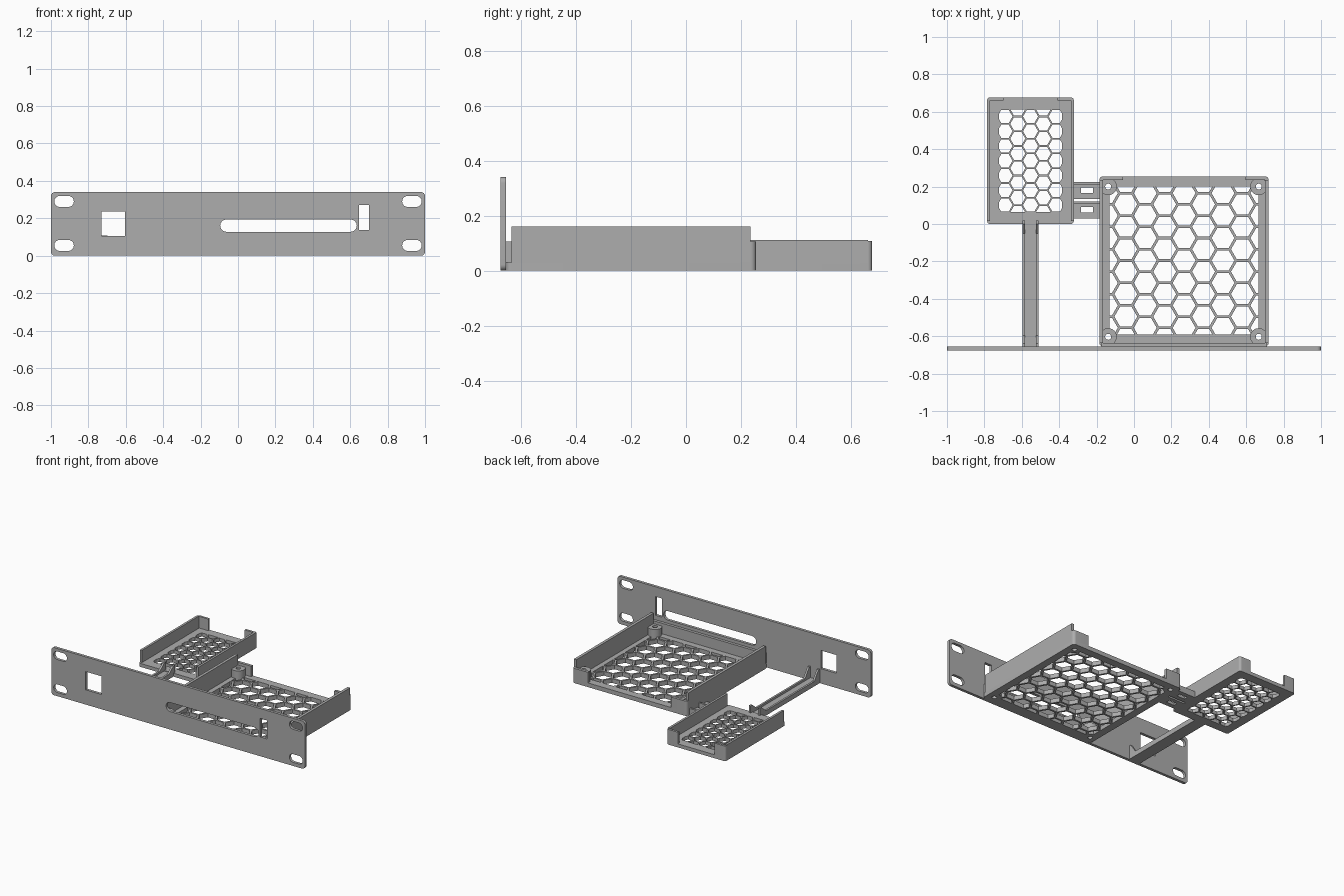
import bpy, bmesh, math
from mathutils import Vector

cube = bpy.data.objects.get("Cube")
if cube:
    bpy.data.objects.remove(cube, do_unlink=True)

grey = bpy.data.materials.new("grey_plastic")
grey.use_nodes = True
grey.diffuse_color = (0.42, 0.42, 0.42, 1)
grey.node_tree.nodes["Principled BSDF"].inputs["Base Color"].default_value = grey.diffuse_color

# Axis remaps: a 2D profile plus a depth value becomes a 3D point
AXES = {"Z": lambda u, v, d: (u, v, d),
        "Y": lambda u, v, d: (u, d, v),
        "X": lambda u, v, d: (d, u, v)}


def make(name, bm):
    bmesh.ops.recalc_face_normals(bm, faces=bm.faces)
    mesh = bpy.data.meshes.new(name)
    bm.to_mesh(mesh)
    bm.free()
    mesh.materials.append(grey)
    ob = bpy.data.objects.new(name, mesh)
    bpy.context.collection.objects.link(ob)
    return ob


def prisms(name, outlines, lo, hi, axis="Z"):
    """Extrude several 2D outlines between two depths."""
    bm = bmesh.new()
    for pts in outlines:
        a = [bm.verts.new(AXES[axis](u, v, lo)) for u, v in pts]
        b = [bm.verts.new(AXES[axis](u, v, hi)) for u, v in pts]
        bm.faces.new(a)
        bm.faces.new(b[::-1])
        for i in range(len(a)):
            j = (i + 1) % len(a)
            bm.faces.new((a[i], a[j], b[j], b[i]))
    return make(name, bm)


def arc(cx, cy, r, start, end, n):
    return [(cx + r * math.cos(math.radians(start + (end - start) * i / n)),
             cy + r * math.sin(math.radians(start + (end - start) * i / n))) for i in range(n + 1)]


def circle(cx, cy, r, n=32):
    return arc(cx, cy, r, 0, 360, n)[:-1]


def rect(x0, x1, y0, y1, r=0):
    if not r:
        return [(x0, y0), (x1, y0), (x1, y1), (x0, y1)]
    pts = []
    for cx, cy, s in ((x1 - r, y1 - r, 0), (x0 + r, y1 - r, 90), (x0 + r, y0 + r, 180), (x1 - r, y0 + r, 270)):
        pts += arc(cx, cy, r, s, s + 90, 8)
    return pts


def box(name, x0, x1, y0, y1, z0, z1):
    return prisms(name, [rect(x0, x1, y0, y1)], z0, z1)


def cut(ob, cutter):
    mod = ob.modifiers.new("cut", "BOOLEAN")
    mod.operation = "DIFFERENCE"
    mod.solver = "EXACT"
    mod.object = cutter
    bpy.context.view_layer.update()
    result = bpy.data.meshes.new_from_object(ob.evaluated_get(bpy.context.evaluated_depsgraph_get()))
    ob.modifiers.clear()
    ob.data = result
    bpy.data.objects.remove(cutter, do_unlink=True)


def honeycomb(cx, cy, hx, hy, pitch, gap):
    """Hexagon outlines clipped to a rectangle."""
    bm = bmesh.new()
    step, rad = pitch * math.sqrt(3) / 2, (pitch - gap) / math.sqrt(3)
    for i in range(-6, 7):
        for j in range(-6, 7):
            x, y = cx + i * step, cy + (j + (i % 2) / 2) * pitch
            bm.faces.new([bm.verts.new((u, v, 0)) for u, v in circle(x, y, rad, 6)])
    for sx, sy in ((1, 0), (-1, 0), (0, 1), (0, -1)):
        bmesh.ops.bisect_plane(bm, geom=bm.verts[:] + bm.edges[:] + bm.faces[:],
                               plane_co=Vector((cx + sx * hx, cy + sy * hy, 0)),
                               plane_no=Vector((sx, sy, 0)), clear_outer=True)
    outlines = [[(v.co.x, v.co.y) for v in f.verts] for f in bm.faces if f.calc_area() > 1e-4]
    bm.free()
    return outlines


def tray(name, x0, x1, y0, y1, floor, height, lip_top, lip_len, t, cells):
    """Perforated floor, two side walls and two rear corner lips."""
    base = prisms(name + "_floor", [rect(x0, x1, y0, y1, t)], 0, floor)
    cut(base, prisms("cutter", cells, -0.1, 0.1))
    for side, a in (("right", x0), ("left", x1 - t)):
        box(f"{name}_{side}_wall", a, a + t, y0 + t, y1 - t, floor, height)
    for side, x, s in (("right", x0, 1), ("left", x1, -1)):
        corner = [(x + s * (t - u), y1 - t + v) for u, v in arc(0, 0, t, 180, 90, 8)]
        corner = [(x + s * t + s * u, y1 - t + v) for u, v in arc(0, 0, t, 180, 90, 8)]
        prisms(f"{name}_{side}_lip", [corner + [(x + s * lip_len, y1), (x + s * lip_len, y1 - t)]],
               floor, lip_top)
    return base


# Front panel with ear slots, square port and long slot
panel = prisms("front_panel", [rect(-1, 1, 0, 0.34, 0.022)], -0.675, -0.655, "Y")
holes = [rect(s * 0.93 - 0.052, s * 0.93 + 0.052, z - 0.029, z + 0.029, 0.028)
         for s in (-1, 1) for z in (0.055, 0.29)]
holes += [rect(-0.73, -0.605, 0.105, 0.235), rect(-0.095, 0.635, 0.128, 0.193, 0.032),
          rect(0.647, 0.70, 0.137, 0.27)]
cut(panel, prisms("cutter", holes, -0.8, -0.5, "Y"))

# Large tray, joined to the panel by a low front wall
X0, X1, Y0, Y1 = -0.185, 0.72, -0.655, 0.255
large = tray("large_tray", X0, X1, Y0, Y1, 0.03, 0.16, 0.105, 0.125, 0.02,
             honeycomb(0.268, -0.195, 0.398, 0.395, 0.12, 0.014))
box("large_tray_front_wall", X0 + 0.01, X1 - 0.01, Y0, Y0 + 0.02, 0.03, 0.105)

# Corner standoffs with screw holes
posts = [(x, y) for x in (-0.138, 0.667) for y in (-0.603, 0.2)]
cut(large, prisms("cutter", [circle(x, y, 0.016) for x, y in posts], -0.1, 0.1))
for i, (x, y) in enumerate(posts):
    post = prisms(f"standoff_{i + 1}", [circle(x, y, 0.046)], 0, 0.085)
    cut(post, prisms("cutter", [circle(x, y, 0.016)], -0.1, 0.2))

# Small tray
tray("small_tray", -0.785, -0.322, 0, 0.677, 0.025, 0.112, 0.108, 0.088, 0.016,
     honeycomb(-0.553, 0.338, 0.168, 0.275, 0.079, 0.009))

# Channel arm from the panel to the small tray, rails flared at both ends
box("arm_floor", -0.597, -0.51, -0.655, 0.002, 0, 0.02)
rail = [(-0.655, 0), (0.02, 0), (0.02, 0.075), (0.0, 0.075), (-0.05, 0.035),
        (-0.595, 0.035), (-0.64, 0.1), (-0.655, 0.1)]
for side, x in (("right", -0.597), ("left", -0.524)):
    prisms(f"arm_{side}_rail", [rail], x, x + 0.014, "X")

# Two slotted bridges with ribs between the trays
for label, y in (("front", 0.03), ("rear", 0.135)):
    bridge = box(f"{label}_bridge", -0.325, -0.182, y, y + 0.09, 0, 0.02)
    cut(bridge, box("cutter", -0.284, -0.22, y + 0.032, y + 0.06, -0.1, 0.1))
    box(f"{label}_bridge_rib", -0.325, -0.182, y + 0.076, y + 0.09, 0.02, 0.045)

# Smooth the curved corners while keeping hard edges
bpy.ops.object.select_all(action="DESELECT")
for ob in bpy.context.scene.objects:
    if ob.type == "MESH" and grey.name in ob.data.materials:
        ob.select_set(True)
        bpy.context.view_layer.objects.active = ob
bpy.ops.object.shade_smooth_by_angle(angle=math.radians(30))
